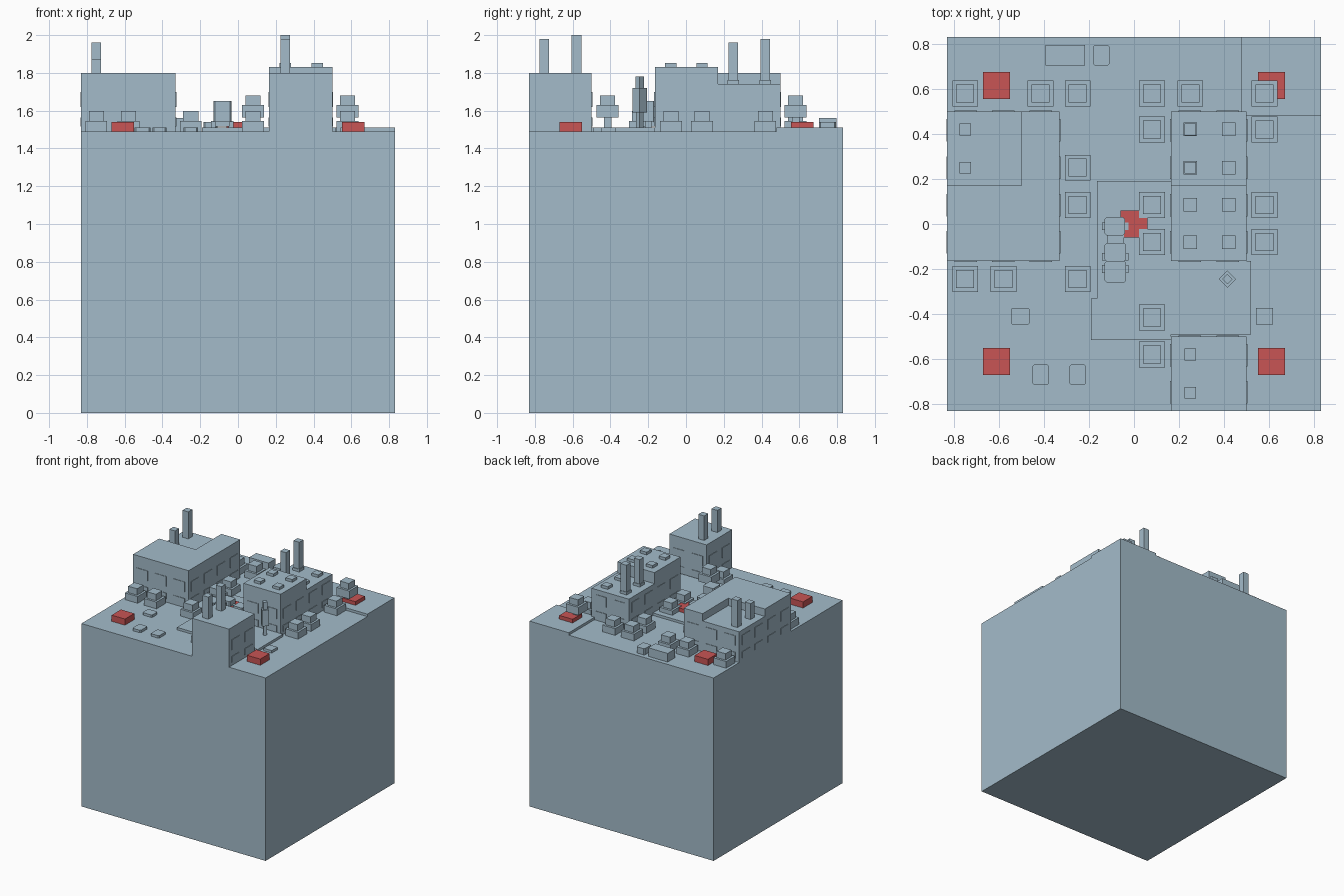
import bpy, bmesh, math
from mathutils import Matrix, Vector

if "Cube" in bpy.data.objects:
    bpy.data.objects.remove(bpy.data.objects["Cube"])

G = 1.49          # ground height
S = 1.51          # raised paving height


def material(name, rgb):
    m = bpy.data.materials.new(name)
    m.diffuse_color = (*rgb, 1)
    m.use_nodes = True
    m.node_tree.nodes["Principled BSDF"].inputs["Base Color"].default_value = m.diffuse_color
    return m


BLUE = material("pale_blue", (0.37, 0.50, 0.59))
RED = material("red", (0.58, 0.09, 0.09))


def add_box(bm, x0, x1, y0, y1, z0, z1, turn=0):
    size = Matrix.Diagonal((x1 - x0, y1 - y0, z1 - z0, 1))
    place = Matrix.Translation(((x0 + x1) / 2, (y0 + y1) / 2, (z0 + z1) / 2))
    bmesh.ops.create_cube(bm, size=1, matrix=place @ Matrix.Rotation(turn, 4, 'Z') @ size)


def post(x, y, w, z0, z1, d=None, turn=0):
    """Box extents centred on x, y."""
    d = d or w
    return (x - w / 2, x + w / 2, y - d / 2, y + d / 2, z0, z1, turn)


def part(name, boxes, mat=BLUE, bevel=0):
    bm = bmesh.new()
    for b in boxes:
        add_box(bm, *b)
    if bevel:
        upright = [e for e in bm.edges
                   if abs((e.verts[0].co - e.verts[1].co).normalized().z) > 0.9]
        bmesh.ops.bevel(bm, geom=upright, offset=bevel, segments=1, affect='EDGES')
    me = bpy.data.meshes.new(name)
    bm.to_mesh(me)
    bm.free()
    me.materials.append(mat)
    ob = bpy.data.objects.new(name, me)
    bpy.context.collection.objects.link(ob)
    return ob


def prism(name, outline, z0, z1):
    bm = bmesh.new()
    face = bm.faces.new([bm.verts.new((x, y, z0)) for x, y in outline])
    ext = bmesh.ops.extrude_face_region(bm, geom=[face])
    for v in ext["geom"]:
        if isinstance(v, bmesh.types.BMVert):
            v.co.z = z1
    bmesh.ops.recalc_face_normals(bm, faces=bm.faces)
    me = bpy.data.meshes.new(name)
    bm.to_mesh(me)
    bm.free()
    me.materials.append(BLUE)
    ob = bpy.data.objects.new(name, me)
    bpy.context.collection.objects.link(ob)


def windows(name, x0, x1, y0, y1, sides):
    """Thin window plates in two rows along the chosen walls."""
    t, w, boxes = 0.004, 0.1, []
    for z0, z1 in ((1.515, 1.565), (1.62, 1.70)):
        for lo, hi, axis in ((x0, x1, "x"), (y0, y1, "y")):
            n = round((hi - lo) / 0.165)
            for i in range(n):
                c = lo + (i + 0.5) * (hi - lo) / n
                a, b = c - w / 2, c + w / 2
                if axis == "x":
                    if "f" in sides:
                        boxes.append((a, b, y0 - t, y0 + t, z0, z1))
                    if "b" in sides:
                        boxes.append((a, b, y1 - t, y1 + t, z0, z1))
                else:
                    if "l" in sides:
                        boxes.append((x0 - t, x0 + t, a, b, z0, z1))
                    if "r" in sides:
                        boxes.append((x1 - t, x1 + t, a, b, z0, z1))
    part(name, boxes)


# Ground block and raised paving
part("ground_block", [(-0.83, 0.83, -0.83, 0.83, 0, G)])
part("corner_paving", [(0.475, 0.83, 0.48, 0.83, G - 0.01, S)])
prism("plaza_paving", [(-0.19, -0.515), (0.165, -0.515), (0.165, -0.49), (0.52, -0.49),
                       (0.52, -0.165), (0.165, -0.165), (0.165, 0.19), (-0.165, 0.19),
                       (-0.165, -0.33), (-0.19, -0.33)], G - 0.01, S)

# Left building: L-shaped high roof around a lower corner
prism("left_building", [(-0.83, -0.165), (-0.33, -0.165), (-0.33, 0.5), (-0.5, 0.5),
                        (-0.5, 0.17), (-0.83, 0.17)], G - 0.01, 1.80)
part("left_building_low_wing", [(-0.83, -0.5, 0.17, 0.5, G - 0.01, 1.74)])
windows("left_building_windows", -0.83, -0.33, -0.165, 0.5, "fblr")

# Right building: high front half, low back half
part("right_building", [(0.165, 0.5, -0.165, 0.17, G - 0.01, 1.83)])
part("right_building_low_wing", [(0.165, 0.5, 0.17, 0.5, G - 0.01, 1.74)])
windows("right_building_windows", 0.165, 0.5, -0.165, 0.5, "fblr")

# Front building, flush with the front of the block
part("front_building", [(0.165, 0.5, -0.83, -0.5, G - 0.01, 1.80)])
windows("front_building_windows", 0.165, 0.5, -0.83, -0.5, "blr")

# Roof vents
part("roof_vents", [post(x, y, 0.06, z - 0.005, z + 0.022)
                    for x in (0.25, 0.42)
                    for y, z in ((-0.08, 1.83), (0.085, 1.83), (0.25, 1.74), (0.42, 1.74))])

# Chimneys
part("chimneys", [post(x, y, 0.052, 1.73, top) for x, y, top in (
    (-0.75, 0.25, 1.87), (-0.75, 0.42, 1.96), (0.25, 0.25, 1.96),
    (0.25, 0.42, 1.98), (0.25, -0.75, 1.98), (0.25, -0.58, 2.0))])

# Stepped bushes
bushes = [(-.75, .58), (-.415, .58), (-.25, .58), (.08, .58), (.25, .58), (.08, .42),
          (.58, .42), (-.25, .25), (-.25, .085), (.08, .085), (.58, .085), (.08, -.08),
          (.58, -.08), (-.75, -.245), (-.58, -.245), (-.25, -.245), (.08, -.58)]
part("bushes", [b for x, y in bushes for b in (post(x, y, 0.115, G - 0.005, 1.545),
                                               post(x, y, 0.08, 1.54, 1.597))])

# Tall trees with a trunk
part("trees", [b for x, y in ((0.08, -0.415), (0.58, 0.58)) for b in (
    post(x, y, 0.04, G, 1.57), post(x, y, 0.115, 1.565, 1.63), post(x, y, 0.08, 1.625, 1.68))])

# Red marker blocks
part("red_blocks", [post(x, y, 0.12, G - 0.005, 1.54) for x, y in (
    (-0.61, -0.61), (0.61, -0.61), (-0.61, 0.615), (0.61, 0.615), (0, 0))], RED)

# Low slabs scattered on the ground
part("low_slabs", [post(-0.505, -0.41, 0.085, G - 0.005, 1.51, 0.075),
                   post(-0.415, -0.67, 0.075, G - 0.005, 1.51, 0.09),
                   post(-0.25, -0.67, 0.075, G - 0.005, 1.51, 0.09)], bevel=0.008)
part("square_slab", [post(0.58, -0.41, 0.075, G - 0.005, 1.51)])

# Parked wagon at the back
part("wagon_box", [post(-0.305, 0.75, 0.175, G, 1.56, 0.092)])
part("wagon_cab", [post(-0.145, 0.75, 0.075, G, 1.54, 0.09)], bevel=0.008)

# Lorry on the plaza
part("lorry_body", [(-0.13, -0.035, -0.26, -0.165, 1.54, 1.65),
                    (-0.13, -0.035, -0.165, -0.085, 1.54, 1.59)], bevel=0.008)
part("lorry_cab", [(-0.13, -0.04, -0.05, 0.03, 1.53, 1.58)], bevel=0.008)
part("lorry_chassis", [(-0.12, -0.045, -0.24, 0.01, 1.515, 1.545)])
part("lorry_wheels", [(x - 0.012, x + 0.012, y - 0.017, y + 0.017, S, 1.545)
                      for x in (-0.13, -0.037) for y in (-0.2, -0.145, -0.01)])

# Turned monument on the plaza
q = math.pi / 4
part("monument", [post(0.415, -0.245, 0.028, S, 1.60, turn=q),
                  post(0.415, -0.245, 0.054, 1.59, 1.72, turn=q),
                  post(0.415, -0.245, 0.032, 1.71, 1.78, turn=q)])
